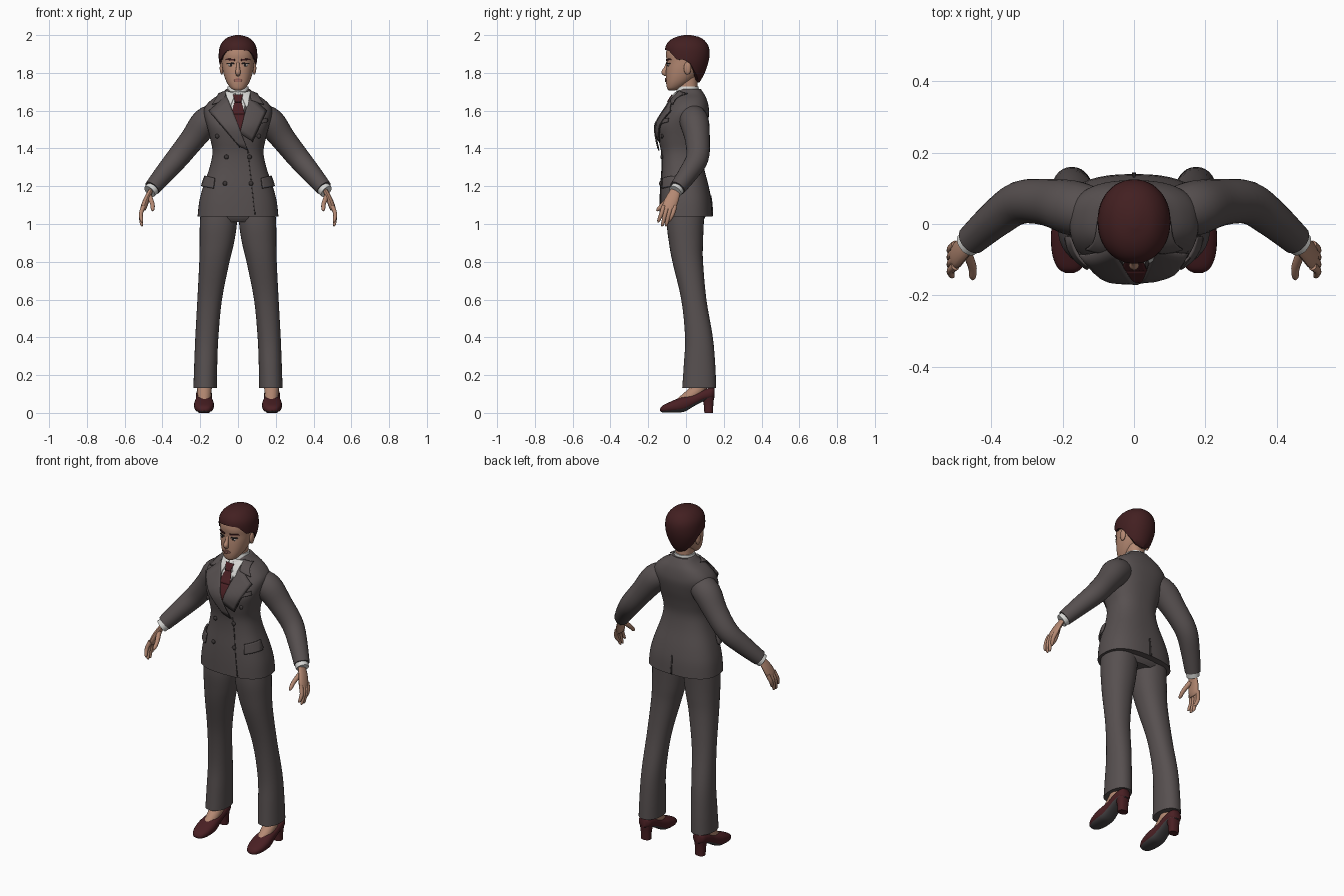
import bpy, bmesh, math
from mathutils import Vector

cube = bpy.data.objects.get("Cube")
if cube:
    bpy.data.objects.remove(cube, do_unlink=True)


def material(name, r, g, b):
    m = bpy.data.materials.new(name)
    m.use_nodes = True
    m.diffuse_color = (r, g, b, 1)
    bsdf = m.node_tree.nodes["Principled BSDF"]
    bsdf.inputs["Base Color"].default_value = (r, g, b, 1)
    bsdf.inputs["Roughness"].default_value = 0.8
    return m


SUIT = material("charcoal suit", .095, .08, .08)
SEAM = material("dark seam", .045, .038, .038)
SHIRT = material("white shirt", .68, .68, .66)
HAIR = material("dark auburn", .055, .014, .015)
WINE = material("burgundy", .068, .014, .017)
SKIN = material("skin", .46, .25, .17)
LIPS = material("lips", .34, .14, .11)
EYE = material("eye white", .55, .5, .46)
IRIS = material("dark iris", .03, .025, .025)
SOLE = material("grey sole", .06, .055, .058)
SIDES = (("left", 1), ("right", -1))


def spline(keys, steps=4):
    """Smooth interpolation through tuples of numbers."""
    out = []
    for i in range(len(keys) - 1):
        a, b, c, d = (keys[max(i - 1, 0)], keys[i], keys[i + 1], keys[min(i + 2, len(keys) - 1)])
        for s in range(steps):
            t = s / steps
            out.append(tuple(q + t * (r - p) / 2 + t * t * (p - 2.5 * q + 2 * r - s4 / 2)
                             + t ** 3 * (1.5 * (q - r) + (s4 - p) / 2)
                             for p, q, r, s4 in zip(a, b, c, d)))
    return out + [tuple(keys[-1])]


def lookup(keys, z):
    """Linear interpolation by the first number of each tuple."""
    if z <= keys[0][0]:
        return keys[0]
    for a, b in zip(keys, keys[1:]):
        if z <= b[0]:
            t = (z - a[0]) / (b[0] - a[0])
            return tuple(p + t * (q - p) for p, q in zip(a, b))
    return keys[-1]


def finish(bm, name, mats, angle=45):
    bmesh.ops.recalc_face_normals(bm, faces=bm.faces)
    me = bpy.data.meshes.new(name)
    bm.to_mesh(me)
    bm.free()
    ob = bpy.data.objects.new(name, me)
    bpy.context.collection.objects.link(ob)
    for m in mats:
        me.materials.append(m)
    bpy.ops.object.select_all(action='DESELECT')
    ob.select_set(True)
    bpy.context.view_layer.objects.active = ob
    bpy.ops.object.shade_smooth_by_angle(angle=math.radians(angle))
    return ob


def skin_rings(name, rings, mats, rule=None, angle=45):
    """Bridge rings of points into a capped surface."""
    bm = bmesh.new()
    vs = [[bm.verts.new(p) for p in r] for r in rings]
    n = len(vs[0])
    for a, b in zip(vs, vs[1:]):
        for i in range(n):
            bm.faces.new((a[i], a[(i + 1) % n], b[(i + 1) % n], b[i]))
    bm.faces.new(vs[0])
    bm.faces.new(vs[-1])
    if rule:
        bmesh.ops.recalc_face_normals(bm, faces=bm.faces)
        for f in bm.faces:
            f.material_index = rule(f)
    return finish(bm, name, mats, angle)


def section_point(sec, a, p, out=0):
    """Point at angle a on a rounded section (height, centre x, half width, front, back)."""
    z, cx, rx, yf, yb = sec
    ry, cy = (yb - yf) / 2, (yf + yb) / 2
    c, s = math.cos(a), math.sin(a)
    n = Vector((c / rx, s / ry, 0)).normalized() * out
    return Vector((cx + rx * math.copysign(abs(c) ** (2 / p), c),
                   cy + ry * math.copysign(abs(s) ** (2 / p), s), z)) + n


def loft(name, keys, mats, p=2.3, n=32, along_y=False, rule=None, steps=4):
    rings = [[section_point(s, i * math.tau / n, p) for i in range(n)] for s in spline(keys, steps)]
    if along_y:
        rings = [[Vector((v.x, v.z, v.y)) for v in r] for r in rings]
    return skin_rings(name, rings, mats, rule)


def tube(name, keys, mat, flat=1, n=16, side=1):
    """Tube through (x, y, z, radius) keys; flat squashes it across y."""
    pts = spline(keys)
    rings = []
    for i, q in enumerate(pts):
        t = (Vector(pts[min(i + 1, len(pts) - 1)][:3]) - Vector(pts[max(i - 1, 0)][:3])).normalized()
        u = (Vector((0, 1, 0)) - t * t.y).normalized()
        v = t.cross(u)
        ring = [Vector(q[:3]) + q[3] * (u * math.cos(a) + v * math.sin(a) * flat)
                for a in (k * math.tau / n for k in range(n))]
        rings.append([Vector((w.x * side, w.y, w.z)) for w in ring])
    return skin_rings(name, rings, [mat])


def patch(name, surf, corners, mat, off, p=2.5, n=8, back=False, thick=.006):
    """Thin plate with four (x, z) corners that hugs a lofted surface."""
    bm = bmesh.new()
    c = [Vector(k) for k in corners]
    grid = []
    for i in range(n + 1):
        row = []
        for j in range(n + 1):
            w = c[0].lerp(c[1], i / n).lerp(c[3].lerp(c[2], i / n), j / n)
            sec = lookup(surf, w.y)
            k = min(abs(w.x) / sec[2], .995) ** (p / 2)
            a = math.acos(math.copysign(k, w.x))
            row.append(bm.verts.new(section_point(sec, a if back else -a, p, off)))
        grid.append(row)
    for i in range(n):
        for j in range(n):
            bm.faces.new((grid[i][j], grid[i + 1][j], grid[i + 1][j + 1], grid[i][j + 1]))
    bmesh.ops.remove_doubles(bm, verts=bm.verts, dist=.0002)
    ob = finish(bm, name, [mat])
    mod = ob.modifiers.new("thickness", 'SOLIDIFY')
    mod.thickness, mod.offset = thick, 0
    return ob


def ball(name, loc, size, mat):
    bm = bmesh.new()
    bmesh.ops.create_uvsphere(bm, u_segments=16, v_segments=10, radius=1)
    for v in bm.verts:
        v.co = Vector(loc) + Vector(a * b for a, b in zip(v.co, size))
    return finish(bm, name, [mat])


# Jacket body
torso = [(1.04, 0, .214, -.14, .14), (1.12, 0, .205, -.14, .135), (1.2, 0, .184, -.137, .12),
         (1.3, 0, .15, -.13, .095), (1.38, 0, .135, -.132, .085), (1.45, 0, .147, -.146, .095),
         (1.52, 0, .165, -.153, .112), (1.58, 0, .18, -.122, .122), (1.62, 0, .175, -.095, .12),
         (1.66, 0, .138, -.073, .11), (1.69, 0, .09, -.052, .095), (1.715, 0, .062, -.035, .078)]
loft("jacket_body", torso, [SUIT], p=2.5, n=48)
chest = spline(torso)

# Shirt front, tie, lapels and collars
patch("shirt_front", chest, [(-.055, 1.7), (.055, 1.7), (.005, 1.5), (-.005, 1.5)], SHIRT, .003)
patch("tie_blade", chest, [(-.016, 1.65), (.016, 1.65), (.036, 1.58), (-.036, 1.58)], WINE, .009)
patch("tie_tip", chest, [(-.036, 1.58), (.036, 1.58), (.012, 1.49), (-.002, 1.49)], WINE, .008)
patch("tie_knot", chest, [(-.024, 1.682), (.024, 1.682), (.015, 1.645), (-.015, 1.645)], WINE, .015, thick=.009)
patch("left_lapel", chest, [(.058, 1.68), (.145, 1.6), (.07, 1.44), (.01, 1.48)], SUIT, .010)
patch("right_lapel", chest, [(-.058, 1.68), (-.145, 1.6), (.01, 1.41), (.05, 1.39)], SUIT, .014)
patch("right_lapel_edge", chest, [(-.148, 1.602), (-.145, 1.592), (.008, 1.405), (.012, 1.41)], SEAM, .010)
patch("left_lapel_edge", chest, [(.148, 1.602), (.145, 1.592), (.074, 1.434), (.07, 1.44)], SEAM, .008)
patch("front_edge", chest, [(.05, 1.39), (.055, 1.39), (.092, 1.05), (.088, 1.05)], SEAM, .001)
patch("back_vent", chest, [(-.003, 1.15), (.003, 1.15), (.006, 1.042), (-.006, 1.042)], SEAM, .001, back=True)
patch("breast_pocket", chest, [(.092, 1.545), (.15, 1.562), (.152, 1.54), (.094, 1.523)], SUIT, .006)
loft("shirt_collar", [(1.655, 0, .066, -.052, .075), (1.7, 0, .06, -.052, .07),
                      (1.728, 0, .055, -.042, .066)], [SHIRT], p=2.1)
for side, s in SIDES:
    patch(side + "_collar", chest, [(s * .055, 1.706), (s * .09, 1.69), (s * .13, 1.632), (s * .066, 1.655)], SUIT, .012)
    patch(side + "_shirt_collar_point", chest,
          [(s * .012, 1.69), (s * .06, 1.705), (s * .052, 1.625), (s * .042, 1.615)], SHIRT, .011)
    patch(side + "_pocket_flap", chest,
          [(s * .118, 1.243), (s * .168, 1.256), (s * .182, 1.2), (s * .125, 1.188)], SUIT, .010, thick=.009)
    for row, (x, z) in enumerate(((.068, 1.215), (.06, 1.355), (.108, 1.465))):
        sec = lookup(chest, z)
        a = math.acos((x / sec[2]) ** 1.25)
        q = section_point(sec, -a, 2.5, .004)
        ball(f"{side}_button_{row + 1}", (s * q.x, q.y, z), (.012, .007, .012), SEAM)

# Sleeves, cuffs and hands
for side, s in SIDES:
    tube(side + "_sleeve", [(.11, .03, 1.57, .07), (.172, .045, 1.537, .077), (.24, .06, 1.45, .066),
                            (.32, .06, 1.35, .06), (.39, .012, 1.268, .052), (.455, -.045, 1.19, .043)],
         SUIT, n=24, side=s)
    tube(side + "_cuff", [(.44, -.035, 1.2, .037), (.468, -.057, 1.172, .036)], SHIRT, side=s)
    tube(side + "_palm", [(.455, -.05, 1.19, .024), (.48, -.07, 1.14, .034), (.497, -.088, 1.095, .037),
                          (.504, -.09, 1.075, .03)], SKIN, flat=.45, side=s)
    tube(side + "_thumb", [(.468, -.08, 1.145, .014), (.453, -.12, 1.105, .012), (.452, -.145, 1.08, .01),
                           (.452, -.155, 1.07, .004)], SKIN, n=10, side=s)
    for i, tip in enumerate((1.01, .99, .99, 1.015)):
        y = -.118 + .02 * i
        tube(f"{side}_finger_{i + 1}", [(.5, y, 1.095, .012), (.514, y - .012, 1.055, .011),
                                        (.511, y - .025, tip + .012, .009), (.506, y - .03, tip, .004)],
             SKIN, n=10, side=s)

# Trousers, feet and shoes
loft("trouser_seat", [(1.01, 0, .14, -.08, .085), (1.05, 0, .19, -.1, .105), (1.15, 0, .17, -.1, .1)], [SUIT])
for side, s in SIDES:
    loft(side + "_trouser_leg", [(z, s * cx, rx, yf, yb) for z, cx, rx, yf, yb in (
        (.132, .174, .062, -.02, .16), (.25, .171, .061, -.012, .155), (.4, .165, .061, -.005, .142),
        (.6, .15, .065, -.025, .108), (.8, .125, .08, -.072, .09), (.9, .112, .091, -.09, .09),
        (1.0, .104, .098, -.102, .094), (1.1, .1, .095, -.1, .1))], [SUIT], p=2.2)
    tube(side + "_foot", [(.178, .08, .17, .04), (.178, .065, .125, .039), (.178, .02, .085, .036),
                          (.178, -.03, .05, .03)], SKIN, side=s)
    loft(side + "_shoe", [(y, s * .18, w, zb, zt) for y, w, zb, zt in (
        (-.137, .012, .01, .022), (-.125, .032, .003, .038), (-.09, .048, .001, .056),
        (-.04, .053, .002, .077), (-.005, .05, .008, .088), (.04, .044, .034, .1), (.09, .043, .06, .122),
        (.135, .038, .072, .135), (.152, .02, .08, .13))],
        [WINE, SOLE], p=2.5, n=24, along_y=True, rule=lambda f: int(f.normal.z < -.6))
    loft(side + "_shoe_heel", [(0, s * .18, .028, .097, .143), (.05, s * .18, .03, .093, .145),
                               (.095, s * .18, .038, .078, .15)], [WINE], p=2.6, n=20)

# Neck and head
loft("neck", [(1.66, 0, .055, -.04, .065), (1.72, 0, .048, -.04, .06), (1.79, 0, .05, -.045, .06)], [SKIN])
head = [(1.708, 0, .018, -.092, -.055), (1.718, 0, .037, -.1, -.03), (1.745, 0, .057, -.105, .015),
        (1.78, 0, .072, -.106, .055), (1.82, 0, .082, -.105, .085), (1.86, 0, .087, -.102, .1),
        (1.9, 0, .088, -.106, .105), (1.94, 0, .079, -.096, .09), (1.965, 0, .055, -.06, .06)]
loft("head", head, [SKIN], p=2.2, n=40)
face = spline(head)
tube("nose", [(0, -.098, 1.855, .007), (0, -.107, 1.825, .01), (0, -.116, 1.803, .014), (0, -.103, 1.79, .01)], SKIN)
patch("upper_lip", face, [(-.024, 1.763), (.024, 1.763), (.008, 1.772), (-.008, 1.772)], LIPS, .002, p=2.2)
patch("lower_lip", face, [(-.024, 1.762), (.024, 1.762), (.011, 1.752), (-.011, 1.752)], LIPS, .003, p=2.2)
for side, s in SIDES:
    sec = lookup(face, 1.842)
    eye = section_point(sec, -math.acos((.037 / sec[2]) ** 1.1), 2.2)
    ball(side + "_eye", (s * eye.x, eye.y + .002, 1.842), (.016, .006, .008), EYE)
    ball(side + "_iris", (s * eye.x, eye.y - .002, 1.842), (.007, .004, .007), IRIS)
    patch(side + "_lash", face, [(s * .019, 1.848), (s * .056, 1.848), (s * .054, 1.853), (s * .024, 1.854)],
          IRIS, .003, p=2.2)
    patch(side + "_brow", face, [(s * .016, 1.864), (s * .062, 1.869), (s * .058, 1.876), (s * .017, 1.873)],
          HAIR, .002, p=2.2)
    ball(side + "_ear", (s * .086, .008, 1.825), (.011, .02, .034), SKIN)

# Swept-back hair with a shaped hairline
hair = spline([(1.74, 0, .05, -.06, .065), (1.79, 0, .08, -.09, .095), (1.85, 0, .099, -.102, .117),
               (1.9, 0, .102, -.11, .125), (1.94, 0, .096, -.108, .12), (1.97, 0, .077, -.088, .1),
               (1.99, 0, .05, -.053, .07), (2.0, 0, .012, -.01, .025)])
hairline = [(0, 1.922), (35, 1.918), (52, 1.89), (62, 1.868), (78, 1.872), (95, 1.855),
            (112, 1.81), (138, 1.765), (180, 1.75)]
rings = []
for k in range(-1, 17):
    ring = []
    for i in range(48):
        turn = i * 7.5
        low = lookup(hairline, min(turn, 360 - turn))[1]
        t = max(k, 0) / 16
        v = section_point(lookup(hair, low + (2 - low) * (1 - (1 - t) ** 1.6)), math.radians(turn - 90), 2.1)
        ring.append(Vector((v.x * .8, v.y * .8, v.z)) if k < 0 else v)
    rings.append(ring)
skin_rings("hair", rings, [HAIR], angle=60)
